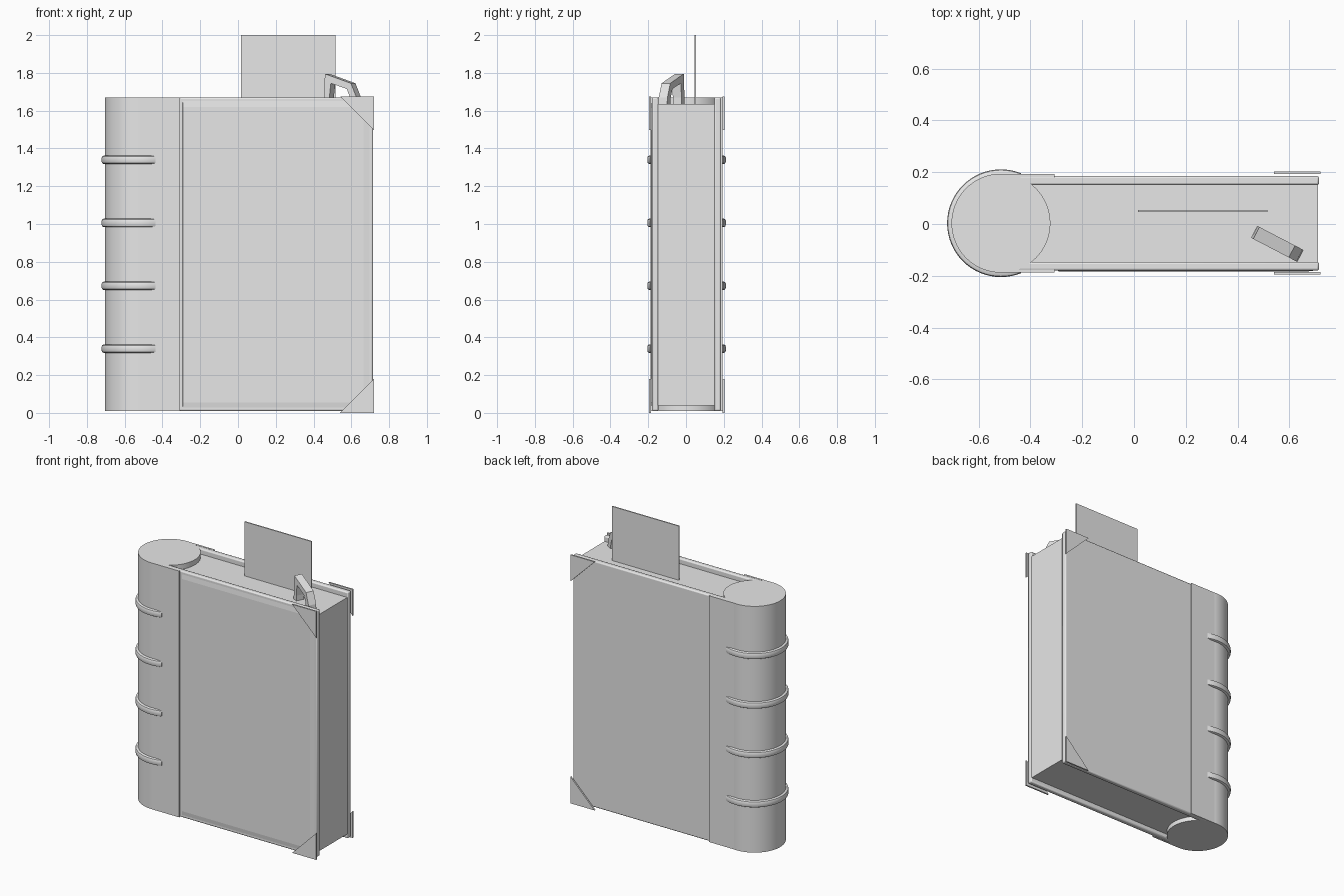
import bpy, bmesh, math
from mathutils import Vector

if "Cube" in bpy.data.objects:
    bpy.data.objects.remove(bpy.data.objects["Cube"])

grey = bpy.data.materials.new("plain_grey")
grey.diffuse_color = (0.8, 0.8, 0.8, 1)
grey.use_nodes = True
grey.node_tree.nodes["Principled BSDF"].inputs["Base Color"].default_value = grey.diffuse_color


def finish(name, bm, bevel=0, segments=2, smooth=False):
    bmesh.ops.recalc_face_normals(bm, faces=bm.faces)
    me = bpy.data.meshes.new(name)
    bm.to_mesh(me)
    bm.free()
    me.materials.append(grey)
    ob = bpy.data.objects.new(name, me)
    bpy.context.collection.objects.link(ob)
    if bevel:
        mod = ob.modifiers.new("bevel", 'BEVEL')
        mod.width, mod.segments = bevel, segments
    if smooth:
        bpy.ops.object.select_all(action='DESELECT')
        ob.select_set(True)
        bpy.context.view_layer.objects.active = ob
        bpy.ops.object.shade_smooth_by_angle(angle=math.radians(35))
    return ob


def prism(name, outline, offset, **kw):
    """Extrude a closed outline of 3D points along an offset."""
    bm = bmesh.new()
    face = bm.faces.new([bm.verts.new(p) for p in outline])
    ext = bmesh.ops.extrude_face_region(bm, geom=[face])["geom"]
    bmesh.ops.translate(bm, vec=offset,
                        verts=[v for v in ext if isinstance(v, bmesh.types.BMVert)])
    return finish(name, bm, **kw)


def box(name, x0, x1, y0, y1, z0, z1, **kw):
    return prism(name, [(x0, y0, z0), (x1, y0, z0), (x1, y1, z0), (x0, y1, z0)],
                 (0, 0, z1 - z0), **kw)


CX, CY, R = -0.514, 0.003, 0.191   # spine axis and radius
Z0, Z1 = 0.01, 1.67

# Page block, recessed at the top and bottom
box("pages", -0.45, 0.71, -0.148, 0.15, 0.04, 1.635)

# Round spine
prism("spine", [(CX + R * math.cos(a), CY + R * math.sin(a), Z0)
                for a in (math.tau * i / 64 for i in range(64))],
      (0, 0, Z1 - Z0), smooth=True)

# Cover boards
box("back_cover", -0.50, 0.715, 0.15, 0.185, Z0, Z1, bevel=0.008, smooth=True)
box("front_cover", -0.50, 0.715, -0.18, -0.146, Z0, Z1, bevel=0.008, smooth=True)

# Front panel with a shallow sloping border
bm = bmesh.new()
rings = [[bm.verts.new((x, y, z)) for x, z in
          ((x0, z0), (x1, z0), (x1, z1), (x0, z1))]
         for x0, x1, z0, z1, y in ((-0.295, 0.71, 0.015, 1.665, -0.178),
                                   (-0.29, 0.665, 0.055, 1.62, -0.184))]
for i in range(4):
    j = (i + 1) % 4
    bm.faces.new((rings[0][i], rings[0][j], rings[1][j], rings[1][i]))
bm.faces.new(rings[0][::-1])
bm.faces.new(rings[1])
finish("front_panel", bm)

# Spine cloth lapping onto both boards
for label, ya, yb in (("front", -0.188, -0.175), ("back", 0.18, 0.193)):
    box(label + "_spine_flap", CX, -0.307, ya, yb, Z0, Z1)

# Raised spine bands, swept around the spine
for n, zc in enumerate((0.34, 0.673, 1.006, 1.34)):
    bm = bmesh.new()
    section = [(0.18, -0.022), (0.198, -0.022), (0.205, -0.018), (0.208, -0.01),
               (0.208, 0.01), (0.205, 0.018), (0.198, 0.022), (0.18, 0.022)]
    start, steps = math.radians(68), 40
    loops = []
    for i in range(steps + 1):
        a = start + (math.tau - 2 * start) * i / steps
        loops.append([bm.verts.new((CX + r * math.cos(a), CY + r * math.sin(a), zc + h))
                      for r, h in section])
    for la, lb in zip(loops, loops[1:]):
        for i in range(8):
            j = (i + 1) % 8
            bm.faces.new((la[i], la[j], lb[j], lb[i]))
    bm.faces.new(loops[0])
    bm.faces.new(loops[-1][::-1])
    finish(f"spine_band_{n + 1}", bm, smooth=True)

# Triangular corner guards
for label, y in (("front", -0.195), ("back", 0.193)):
    for end, za, zb in (("lower", 0.0, 0.18), ("upper", 1.675, 1.497)):
        prism(f"{label}_{end}_corner",
              [(0.54, y, za), (0.72, y, za), (0.72, y, zb)], (0, 0.01, 0))

# Loose sheet standing out of the pages
box("bookmark_sheet", 0.015, 0.515, 0.046, 0.054, 1.45, 2.0)

# Angular ribbon loop, turned across the page top
u = Vector((0.887, -0.462, 0))
w = Vector((0.462, 0.887, 0)) * 0.052
base = Vector((0.4515, -0.053, 0))
arch = [(0, 1.60), (0.003, 1.67), (0.010, 1.795), (0.165, 1.745), (0.198, 1.67), (0.205, 1.60),
        (0.165, 1.60), (0.160, 1.67), (0.140, 1.715), (0.045, 1.745), (0.036, 1.67), (0.036, 1.60)]
prism("page_loop", [base + u * s + Vector((0, 0, z)) for s, z in arch], w)
